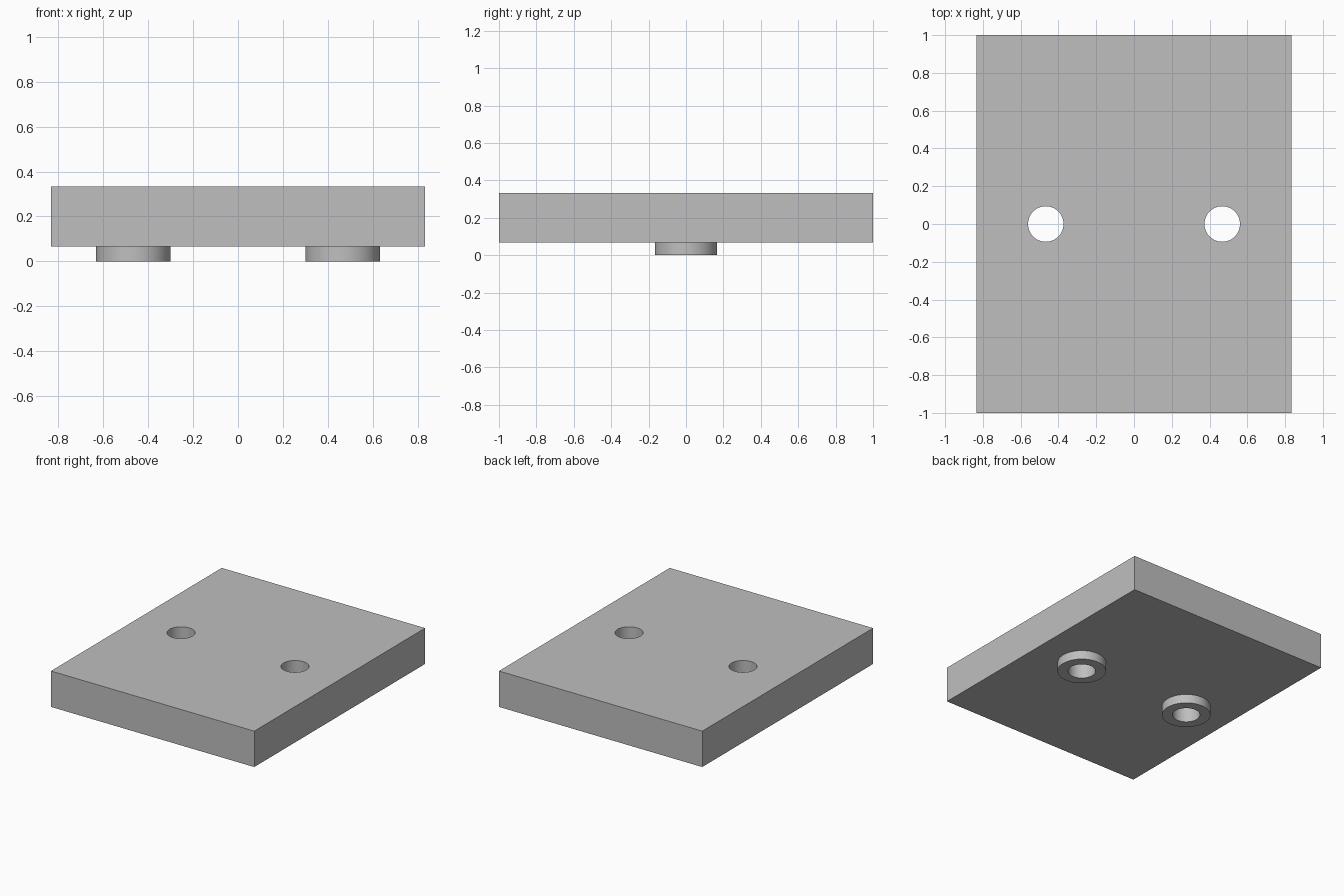
import bpy
import math

default = bpy.data.objects.get("Cube")
if default:
    bpy.data.objects.remove(default, do_unlink=True)

WIDTH, LENGTH = 1.667, 2.0
BOTTOM, TOP = 0.067, 0.333
HOLE_X, HOLE_R, BOSS_R = 0.467, 0.094, 0.166

grey = bpy.data.materials.new("plain_grey")
grey.use_nodes = True
colour = (0.52, 0.52, 0.52, 1)
grey.diffuse_color = colour
grey.node_tree.nodes["Principled BSDF"].inputs["Base Color"].default_value = colour


def cylinder(name, x, radius, low, high):
    bpy.ops.mesh.primitive_cylinder_add(
        vertices=64, radius=radius, depth=high - low, location=(x, 0, (low + high) / 2))
    obj = bpy.context.object
    obj.name = name
    obj.data.materials.append(grey)
    return obj


def combine(target, tool, operation):
    mod = target.modifiers.new(operation.lower(), "BOOLEAN")
    mod.operation = operation
    mod.solver = "EXACT"
    mod.object = tool
    bpy.context.view_layer.objects.active = target
    bpy.ops.object.modifier_apply(modifier=mod.name)
    bpy.data.objects.remove(tool, do_unlink=True)


# Rectangular plate
bpy.ops.mesh.primitive_cube_add(size=1, location=(0, 0, (BOTTOM + TOP) / 2))
plate = bpy.context.object
plate.name = "drilled_plate"
plate.scale = (WIDTH, LENGTH, TOP - BOTTOM)
bpy.ops.object.transform_apply(location=False, rotation=False, scale=True)
plate.data.materials.append(grey)

# Round bosses underneath, each with a hole drilled through the plate
for x in (-HOLE_X, HOLE_X):
    combine(plate, cylinder("boss", x, BOSS_R, 0, (BOTTOM + TOP) / 2), "UNION")
    combine(plate, cylinder("drill", x, HOLE_R, -0.1, TOP + 0.1), "DIFFERENCE")

# Smooth hole and boss walls, keeping the edges crisp
bpy.ops.object.select_all(action="DESELECT")
plate.select_set(True)
bpy.context.view_layer.objects.active = plate
bpy.ops.object.shade_smooth_by_angle(angle=math.radians(30))
